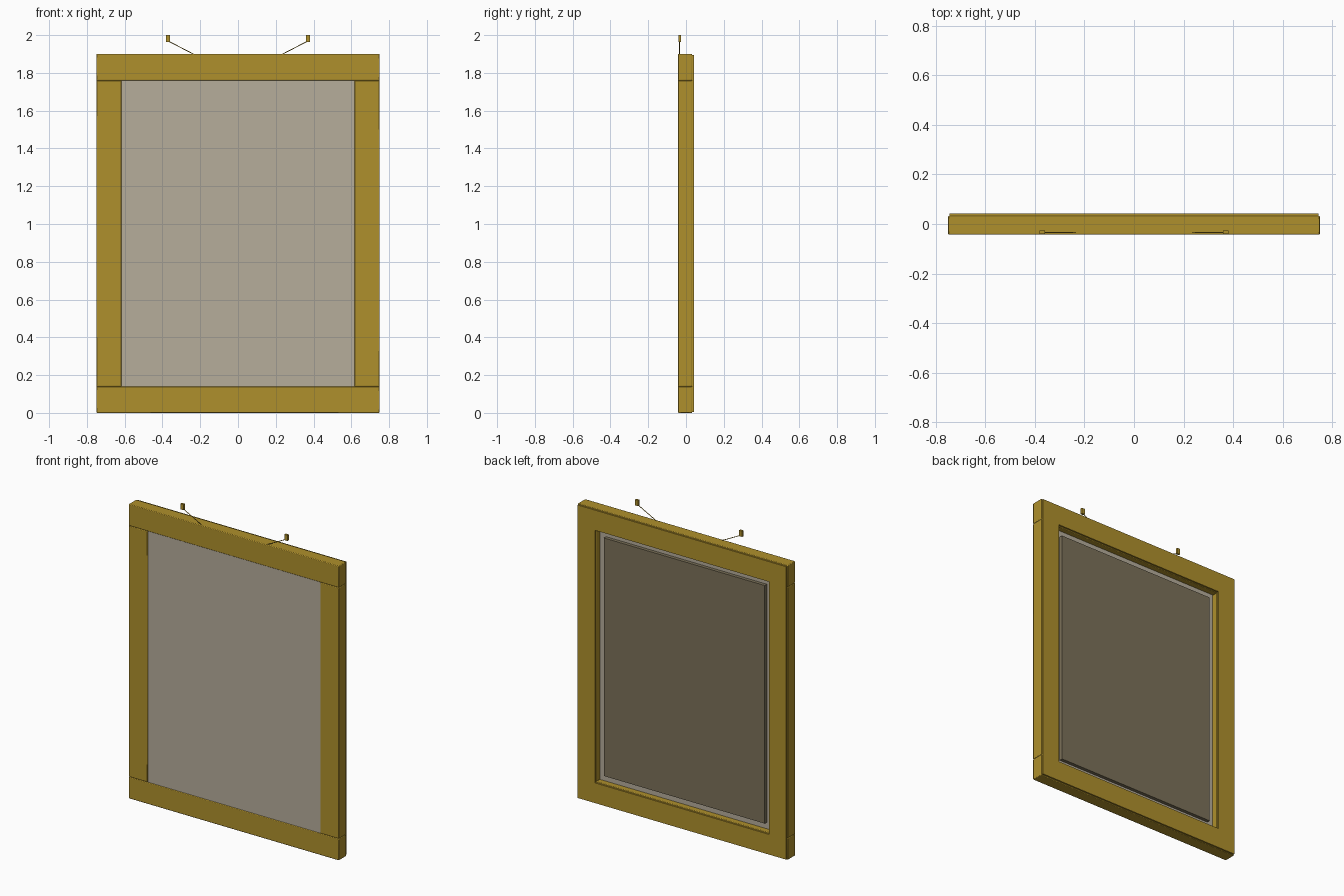
import bpy
from math import radians
from mathutils import Vector

if "Cube" in bpy.data.objects:
    bpy.data.objects.remove(bpy.data.objects["Cube"])


def material(name, rgb):
    m = bpy.data.materials.new(name)
    m.diffuse_color = (*rgb, 1)
    m.use_nodes = True
    m.node_tree.nodes["Principled BSDF"].inputs["Base Color"].default_value = m.diffuse_color
    return m


GOLD = material("gilded_wood", (0.43, 0.28, 0.025))
CANVAS = material("canvas_grey", (0.47, 0.42, 0.33))
BACKING = material("backing_brown", (0.20, 0.165, 0.10))


def box(name, x, y, z, mat, bevel=0.0):
    """Box from (min, max) ranges, with optional edge bevel."""
    bpy.ops.mesh.primitive_cube_add(size=1)
    o = bpy.context.object
    o.name = name
    for v in o.data.vertices:
        v.co = Vector([r[0] if c < 0 else r[1] for c, r in zip(v.co, (x, y, z))])
    o.data.materials.append(mat)
    if bevel:
        b = o.modifiers.new("Bevel", "BEVEL")
        b.width, b.segments = bevel, 2
        bpy.ops.object.shade_smooth_by_angle(angle=radians(30))
    return o


def rod(name, a, b, radius, mat):
    """Thin cylinder between two points."""
    a, b = Vector(a), Vector(b)
    d = b - a
    bpy.ops.mesh.primitive_cylinder_add(vertices=8, radius=radius, depth=d.length,
                                        location=(a + b) / 2)
    o = bpy.context.object
    o.name = name
    o.rotation_euler = d.to_track_quat('Z', 'Y').to_euler()
    o.data.materials.append(mat)


W, H, B = 0.75, 1.90, 0.14      # half width, height, board width
S = 0.005                       # step of the back trim
FRONT, MID, BACK = -0.043, 0.033, 0.043
IN = W - B + 0.006              # half width of the opening

# Horizontal rails with stepped trim on the back
for name, z0, z1, t0, t1 in (("bottom_rail", 0, B, S, B - S),
                             ("top_rail", H - B, H, H - B + S, H - S)):
    box(name, (-W, W), (FRONT, MID), (z0, z1), GOLD, 0.004)
    box(name + "_back_trim", (-W + S, W - S), (MID - 0.002, BACK), (t0, t1), GOLD)

# Vertical stiles and their trim, mirrored left and right
for side, s in (("left", -1), ("right", 1)):
    def span(a, b):
        return tuple(sorted((s * a, s * b)))
    box(side + "_stile", span(IN, W), (FRONT, MID), (B, H - B), GOLD, 0.004)
    box(side + "_back_trim", span(IN + S, W - S), (MID - 0.002, BACK),
        (B - S, H - B + S), GOLD)
    # Hanging wire and wall hook
    rod(side + "_hanging_wire", (s * 0.235, -0.034, H - 0.001),
        (s * 0.368, -0.034, 1.968), 0.0022, GOLD)
    box(side + "_wall_hook", span(0.360, 0.382), (-0.041, -0.027), (1.963, 2.0), GOLD)

# Picture panel near the front, smaller backing board behind it
box("picture_panel", (-IN, IN), (-0.040, -0.005), (B, H - B), CANVAS)
box("backing_board", (-IN + 0.042, IN - 0.042), (-0.006, 0.017),
    (B + 0.042, H - B - 0.042), BACKING)
